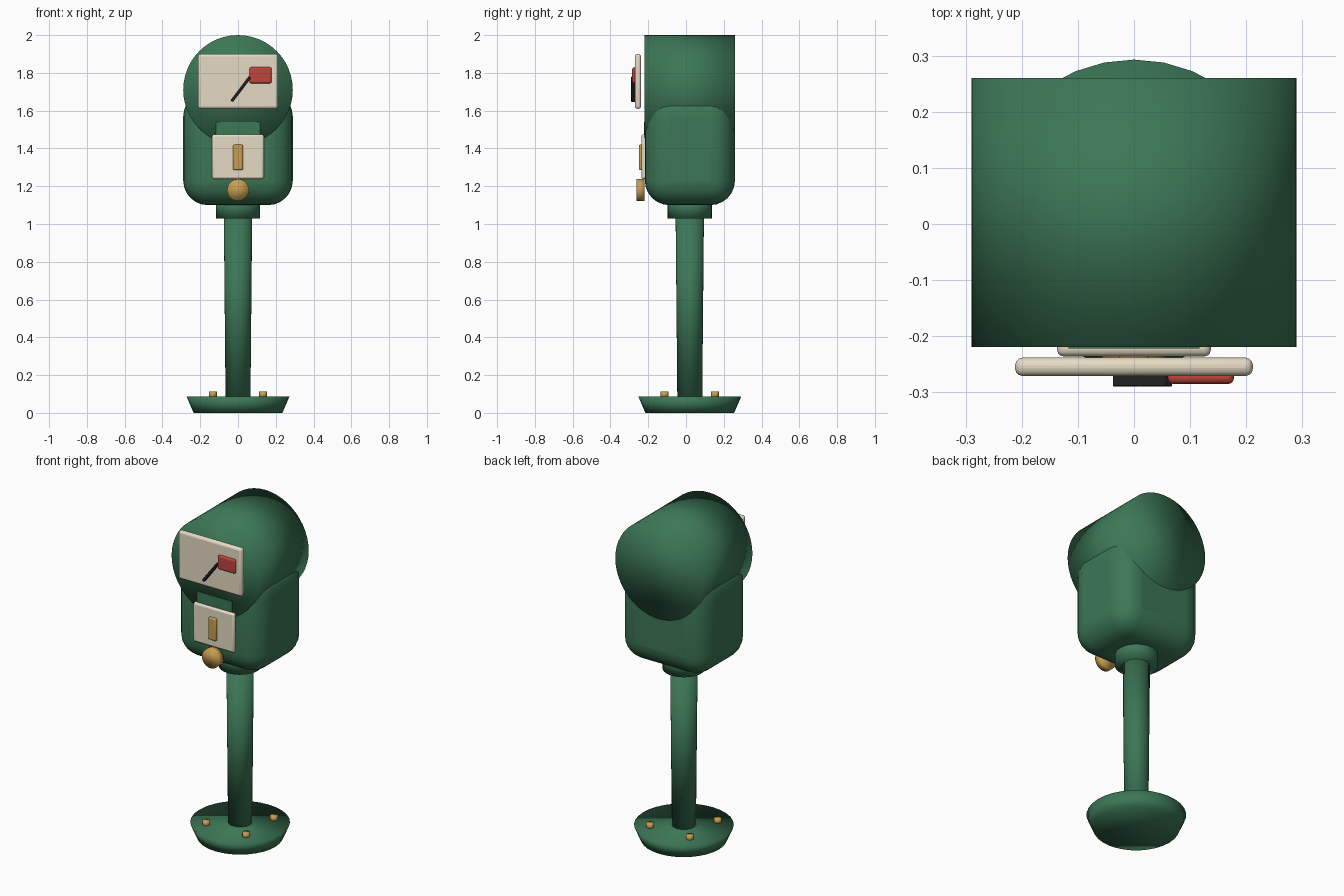
import bpy
import math

if "Cube" in bpy.data.objects:
    bpy.data.objects.remove(bpy.data.objects["Cube"])

CY = 0.02  # depth of the post axis


def material(name, rgb):
    m = bpy.data.materials.new(name)
    m.diffuse_color = (*rgb, 1)
    m.use_nodes = True
    m.node_tree.nodes["Principled BSDF"].inputs["Base Color"].default_value = m.diffuse_color
    return m


GREEN = material("green_paint", (0.045, 0.185, 0.093))
CREAM = material("cream_plate", (0.78, 0.71, 0.55))
BRASS = material("brass", (0.58, 0.34, 0.08))
RED = material("red_flag", (0.52, 0.06, 0.045))
DARK = material("dark_metal", (0.02, 0.02, 0.022))


def finish(name, mat, smooth_all=False):
    ob = bpy.context.object
    ob.name = name
    ob.data.materials.append(mat)
    if smooth_all:
        bpy.ops.object.shade_smooth()
    else:
        bpy.ops.object.shade_smooth_by_angle(angle=math.radians(40))
    return ob


def box(name, mat, x, y, z, bevel=0.0, segments=3):
    """Box from (min, max) pairs on each axis, with rounded edges."""
    lo_hi = (x, y, z)
    bpy.ops.mesh.primitive_cube_add(size=1, location=[(a + b) / 2 for a, b in lo_hi])
    bpy.context.object.scale = [b - a for a, b in lo_hi]
    bpy.ops.object.transform_apply(location=False, rotation=False, scale=True)
    ob = finish(name, mat)
    if bevel:
        mod = ob.modifiers.new("rounded", "BEVEL")
        mod.width, mod.segments = bevel, segments
        bpy.ops.object.modifier_apply(modifier=mod.name)
        bpy.ops.object.shade_smooth()
    return ob


def tapered(name, mat, r_bottom, r_top, z0, z1, x=0, y=CY, sides=32):
    """Upright round part."""
    bpy.ops.mesh.primitive_cone_add(vertices=sides, radius1=r_bottom, radius2=r_top,
                                    depth=z1 - z0, location=(x, y, (z0 + z1) / 2))
    return finish(name, mat, True)


def drum(name, mat, r, y0, y1, z, sides):
    """Round part lying along the y axis."""
    bpy.ops.mesh.primitive_cylinder_add(vertices=sides, radius=r, depth=y1 - y0,
                                        location=(0, (y0 + y1) / 2, z),
                                        rotation=(math.pi / 2, 0, 0))
    return finish(name, mat, True)


# Foot, post and collar
tapered("base_flange", GREEN, 0.235, 0.273, 0.0, 0.088)
tapered("post", GREEN, 0.066, 0.075, 0.08, 1.04)
tapered("collar", GREEN, 0.117, 0.117, 1.03, 1.14)

# Anchor bolts
for i, (sx, sy) in enumerate([(-1, -1), (1, -1), (1, 1), (-1, 1)]):
    tapered(f"anchor_bolt_{i + 1}", BRASS, 0.021, 0.021, 0.08, 0.113,
            sx * 0.133, CY + sy * 0.133, 12)

# Housing and domed head
box("housing", GREEN, (-0.29, 0.29), (-0.218, 0.259), (1.10, 1.70), 0.13, 6)
drum("head", GREEN, 0.29, -0.219, 0.26, 1.71, 48)
box("front_panel", GREEN, (-0.117, 0.117), (-0.222, -0.16), (1.34, 1.54))

# Window plate with needle and flag
box("window_plate", CREAM, (-0.212, 0.212), (-0.271, -0.238), (1.61, 1.90), 0.014)
needle = box("needle", DARK, (0.008, 0.022), (-0.29, -0.268), (1.634, 1.794), 0.002, 1)
needle.rotation_euler.y = math.radians(37)
box("flag", RED, (0.06, 0.178), (-0.285, -0.262), (1.745, 1.83), 0.01)

# Coin plate with slot and turning knob
box("coin_plate", CREAM, (-0.137, 0.137), (-0.236, -0.205), (1.238, 1.475), 0.012)
box("coin_slot", BRASS, (-0.026, 0.026), (-0.25, -0.23), (1.285, 1.42), 0.008)
drum("turn_knob", BRASS, 0.058, -0.262, -0.22, 1.18, 24)
